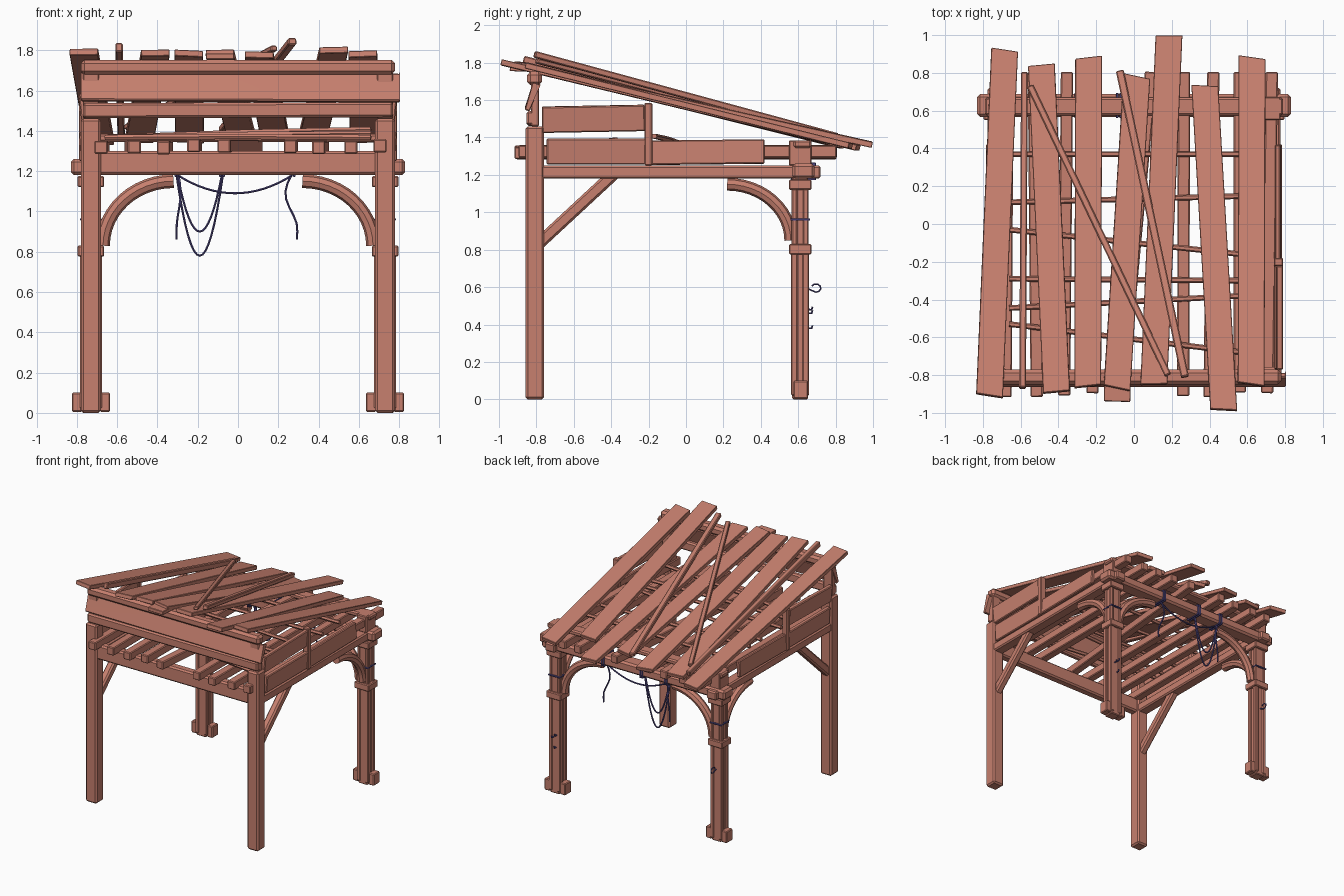
import bpy
import bmesh
import math
import random
from mathutils import Matrix, Vector

random.seed(4)
if "Cube" in bpy.data.objects:
    bpy.data.objects.remove(bpy.data.objects["Cube"], do_unlink=True)


def material(name, rgb):
    mat = bpy.data.materials.new(name)
    mat.use_nodes = True
    mat.diffuse_color = (*rgb, 1)
    mat.node_tree.nodes["Principled BSDF"].inputs["Base Color"].default_value = (*rgb, 1)
    return mat


wood = material("reddish wood", (0.57, 0.215, 0.157))
cord = material("violet cord", (0.085, 0.07, 0.24))


def finish(name, mesh, mat):
    mesh.materials.clear()
    mesh.materials.append(mat)
    obj = bpy.data.objects.new(name, mesh)
    bpy.context.collection.objects.link(obj)
    bpy.ops.object.select_all(action="DESELECT")
    bpy.context.view_layer.objects.active = obj
    obj.select_set(True)
    bpy.ops.object.shade_smooth_by_angle(angle=math.radians(35))
    return obj


def beam(name, a, b, w, h, roll=0, skew=0, bevel=0.006, mat=wood):
    """Timber from a to b, w wide and h deep, with optional roll and skewed ends."""
    a, b = Vector(a), Vector(b)
    along = (b - a).normalized()
    side = along.cross(Vector((0, 0, 1)))
    side = side.normalized() if side.length > 0.01 else Vector((1, 0, 0))
    up = side.cross(along)
    frame = Matrix((side, along, up)).transposed() @ Matrix.Rotation(roll, 3, "Y")
    bm = bmesh.new()
    bmesh.ops.create_cube(bm, size=1)
    for v in bm.verts:
        c = v.co
        c = Vector((c.x * w, c.y * (b - a).length + c.x * skew, c.z * h))
        v.co = frame @ c + (a + b) / 2
    bmesh.ops.bevel(bm, geom=bm.edges[:], offset=min(bevel, w / 4, h / 4), segments=1, affect="EDGES")
    mesh = bpy.data.meshes.new(name)
    bm.to_mesh(mesh)
    bm.free()
    return finish(name, mesh, mat)


def block(name, x, y, z, mat=wood, bevel=0.006):
    """Box spanning the given (min, max) pairs."""
    mid_x, mid_z = sum(x) / 2, sum(z) / 2
    return beam(name, (mid_x, y[0], mid_z), (mid_x, y[1], mid_z), x[1] - x[0], z[1] - z[0], bevel=bevel, mat=mat)


def tube(name, points, radius, mat, sides=2):
    curve = bpy.data.curves.new(name, "CURVE")
    curve.dimensions = "3D"
    curve.bevel_depth = radius
    curve.bevel_resolution = sides
    curve.use_fill_caps = True
    spline = curve.splines.new("POLY")
    spline.points.add(len(points) - 1)
    for p, co in zip(spline.points, points):
        p.co = (*co, 1)
    temp = bpy.data.objects.new(name + "_path", curve)
    bpy.context.collection.objects.link(temp)
    bpy.context.view_layer.update()
    mesh = bpy.data.meshes.new_from_object(temp.evaluated_get(bpy.context.evaluated_depsgraph_get()))
    bpy.data.objects.remove(temp, do_unlink=True)
    return finish(name, mesh, mat)


def quarter(start, corner, end, n=12):
    """Rounded path from start to end, bulging toward the corner."""
    s, c, e = Vector(start), Vector(corner), Vector(end)
    angles = [i * math.pi / 2 / n for i in range(n + 1)]
    return [c + (e - c) * (1 - math.cos(t)) + (s - c) * (1 - math.sin(t)) for t in angles]


# Posts, side walls and braces, the same on both sides
for side, s in (("left", 1), ("right", -1)):
    x = 0.73 * s
    # Front posts with a slimmer upright on top
    beam(f"{side}_front_post", (x, -0.808, 0), (x, -0.808, 1.46), 0.1, 0.1, bevel=0.012)
    block(f"{side}_front_upright", (x - 0.04, x + 0.04), (-0.83, -0.785), (1.46, 1.75))
    beam(f"{side}_front_brace", (x, -0.79, 0.83), (x, -0.38, 1.21), 0.06, 0.065, bevel=0.012)

    # Back posts built from a core and slats
    block(f"{side}_back_post", (x - 0.042, x + 0.042), (0.568, 0.652), (0, 1.25))
    for dx in (-1, 1):
        for dy in (-1, 1):
            cx, cy = x + dx * 0.037, 0.61 + dy * 0.03
            block(f"{side}_post_slat", (cx - 0.017, cx + 0.017), (cy - 0.018, cy + 0.018), (0.02, 0.8))
            block(f"{side}_upper_slat", (cx - 0.013, cx + 0.013), (cy - 0.015, cy + 0.015), (0.8, 1.15))
    for dx in (-1, 1):
        cx = x + dx * 0.07
        block(f"{side}_post_foot", (cx - 0.025, cx + 0.025), (0.575, 0.652), (0.005, 0.1))
    for z in ((0.775, 0.83), (1.12, 1.175)):
        block(f"{side}_post_collar", (x - 0.066, x + 0.066), (0.55, 0.672), z)
    block(f"{side}_post_cord", (x - 0.053, x + 0.053), (0.558, 0.664), (0.955, 0.966), cord, 0.002)
    block(f"{side}_post_cap", (x - 0.045, x + 0.045), (0.55, 0.672), (1.25, 1.385))

    # Curved braces
    tube(f"{side}_back_brace", quarter((0.67 * s, 0.61, 0.83), (0.67 * s, 0.61, 1.15), (0.32 * s, 0.61, 1.15)), 0.034, wood)
    tube(f"{side}_side_brace", quarter((x, 0.56, 0.85), (x, 0.56, 1.15), (x, 0.22, 1.15)), 0.034, wood)

    # Side rail, wall boards and strut
    block(f"{side}_side_rail", (x - 0.045, x + 0.045), (-0.83, 0.72), (1.18, 1.25), bevel=0.01)
    w = 0.765 * s
    beam(f"{side}_front_wall_board", (w, -0.745, 1.325), (w, -0.19, 1.325), 0.035, 0.14, 0.08 * s)
    beam(f"{side}_back_wall_board", (w, -0.19, 1.318), (w, 0.42, 1.325), 0.03, 0.13, -0.08 * s)
    beam(f"{side}_upper_wall_board", (w, -0.77, 1.495), (w, -0.22, 1.505), 0.035, 0.14, 0.1 * s)
    block(f"{side}_wall_strut", (w - 0.025, w + 0.025), (-0.222, -0.18), (1.25, 1.585))

# Cross beams
block("front_beam", (-0.72, 0.72), (-0.845, -0.775), (1.18, 1.3), bevel=0.012)
block("back_beam", (-0.83, 0.83), (0.567, 0.688), (1.18, 1.26), bevel=0.015)
block("back_upper_beam", (-0.79, 0.79), (0.575, 0.67), (1.345, 1.385), bevel=0.012)

# Front wall: top rail, leaning board, lower board
block("front_top_rail", (-0.78, 0.78), (-0.85, -0.77), (1.68, 1.752), bevel=0.018)
beam("front_leaning_board", (-0.78, -0.825, 1.617), (0.805, -0.825, 1.612), 0.03, 0.145, -0.35)
beam("front_lower_board", (-0.77, -0.83, 1.5), (0.77, -0.83, 1.505), 0.045, 0.075, bevel=0.012)

# Floor joists: front x, back x
for front, back in ((-0.68, -0.67), (-0.515, -0.53), (-0.37, -0.355), (-0.22, -0.21), (-0.07, 0.09),
                    (0.26, 0.265), (0.4, 0.42), (0.56, 0.56), (0.705, 0.73)):
    z = random.uniform(1.315, 1.328)
    beam("joist", (front, -0.91 + random.uniform(-0.01, 0.02), z), (back, 0.805, z), 0.065, 0.065)

# Thin rods laid over the joists: left y, right y, right-hand rise
for y0, y1, rise in ((0.37, 0.37, 0.01), (0.115, 0.15, 0), (-0.03, -0.17, 0.04),
                     (-0.29, -0.3, 0), (-0.445, -0.375, 0.02), (-0.53, -0.69, 0)):
    tube("cross_rod", [(-0.66, y0, 1.367), (0, (y0 + y1) / 2, 1.372 + rise / 2), (0.66, y1, 1.367 + rise)], 0.015, wood, 1)


def roof(y, lift=0):
    return 1.565 - 0.25 * y + lift


# Roof planks: front x, front y, back x, back y, front lift, back lift
for fx, fy, bx, by, f_lift, b_lift in (
        (-0.765, -0.91, -0.685, 0.92, 0, 0.01), (-0.41, -0.89, -0.49, 0.84, 0, 0),
        (-0.245, -0.86, -0.24, 0.88, 0.005, 0.01), (-0.09, -0.87, 0.015, 0.78, 0.005, 0.01),
        (0.105, -0.85, 0.185, 0.995, 0, 0.045), (0.475, -0.985, 0.375, 0.73, -0.01, 0.005),
        (0.62, -0.85, 0.625, 0.88, 0.005, 0.01)):
    beam("roof_plank", (fx, fy, roof(fy, f_lift)), (bx, by, roof(by, b_lift)), 0.142, 0.032,
         random.uniform(-0.04, 0.04), random.uniform(-0.025, 0.025), 0.003)
beam("short_roof_plank", (-0.09, -0.94, 1.77), (-0.085, -0.78, 1.765), 0.14, 0.03, bevel=0.003)

# Loose battens on the roof
beam("roof_pole", (-0.59, -0.87, 1.815), (-0.58, 0.8, 1.385), 0.036, 0.045)
beam("long_diagonal_batten", (0.18, -0.8, roof(-0.8, 0.045)), (-0.55, 0.73, roof(0.73, 0.035)), 0.036, 0.028)
beam("steep_diagonal_batten", (0.27, -0.81, 1.845), (-0.075, 0.81, 1.405), 0.042, 0.035)


# Hanging cords under the back beam
def hang(x0, x1, drop, y=0.64, n=16):
    ts = [i / n for i in range(n + 1)]
    return [(x0 + (x1 - x0) * t, y, 1.18 - drop * 4 * t * (1 - t)) for t in ts]


for x0, x1, drop in ((-0.3, 0.27, 0.09), (-0.3, -0.08, 0.28), (-0.305, -0.075, 0.4)):
    tube("hanging_cord", hang(x0, x1, drop), 0.006, cord, 1)
for x, sway in ((-0.295, 0.01), (0.265, -0.03)):
    pts = [(x + sway * math.sin(i * 0.7), 0.645, 1.18 - i * 0.04) for i in range(8)]
    tube("loose_cord", pts + [(x + 0.027 * (1 if x > 0 else -0.4), 0.645, 0.86)], 0.006, cord, 1)
for x in (-0.3, -0.08, 0.27):
    for dx in (-0.009, 0.009):
        block("cord_loop", (x + dx - 0.006, x + dx + 0.006), (0.561, 0.694), (1.172, 1.266), cord, 0.002)

# Hook on one back post, pegs on the other
hook = [(-0.73, 0.695 + 0.026 * math.cos(t), 0.595 + 0.022 * math.sin(t)) for t in (2.6, 1.9, 1.2, 0.5, -0.2, -0.9, -1.6)]
tube("post_hook", [(-0.73, 0.655, 0.59)] + hook[::-1], 0.005, cord, 1)
for dx, z in ((-0.015, 0.48), (0.012, 0.46), (-0.01, 0.38)):
    tube("post_peg", [(0.73 + dx, 0.65, z), (0.73 + dx, 0.672, z), (0.73 + dx, 0.676, z + 0.015)], 0.006, cord, 1)
